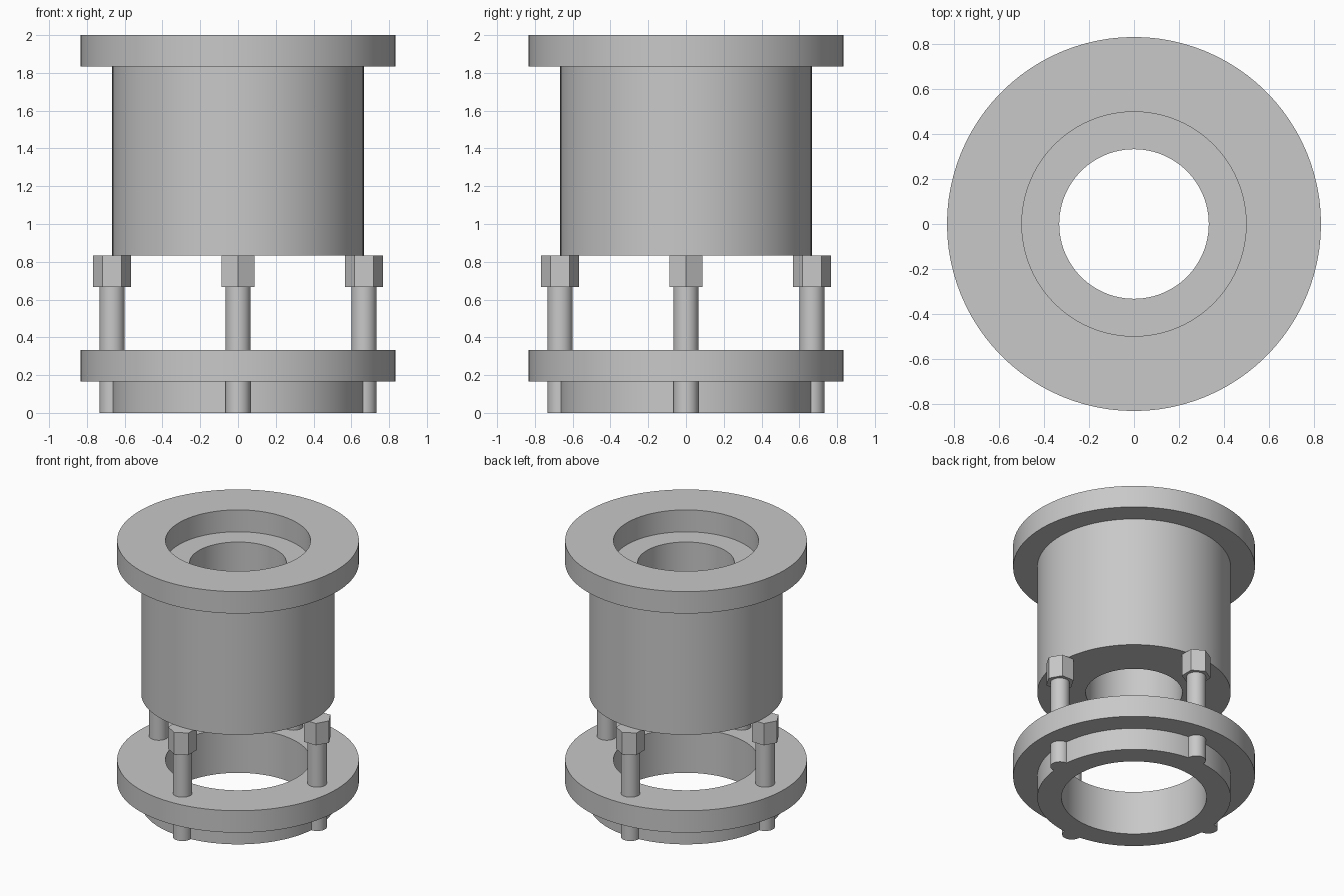
import bpy
import math

cube = bpy.data.objects.get("Cube")
if cube:
    bpy.data.objects.remove(cube, do_unlink=True)

U = 1 / 6  # base module of the part

grey = bpy.data.materials.new("plain grey")
grey.use_nodes = True
colour = (0.58, 0.58, 0.58, 1)
grey.diffuse_color = colour
grey.node_tree.nodes["Principled BSDF"].inputs["Base Color"].default_value = colour


def finish(obj):
    """Give the object its colour and smooth shading with sharp edges."""
    obj.data.materials.append(grey)
    bpy.ops.object.select_all(action="DESELECT")
    obj.select_set(True)
    bpy.context.view_layer.objects.active = obj
    bpy.ops.object.shade_smooth_by_angle(angle=math.radians(30))


def lathe(name, profile, steps=96):
    """Turn a closed (radius, height) profile, in modules, around z."""
    n = len(profile)
    verts, faces = [], []
    for s in range(steps):
        a = math.tau * s / steps
        verts += [(r * U * math.cos(a), r * U * math.sin(a), z * U) for r, z in profile]
        t = (s + 1) % steps
        for i in range(n):
            j = (i + 1) % n
            faces.append((s * n + i, t * n + i, t * n + j, s * n + j))
    mesh = bpy.data.meshes.new(name)
    mesh.from_pydata(verts, [], faces)
    obj = bpy.data.objects.new(name, mesh)
    bpy.context.collection.objects.link(obj)
    finish(obj)


def rod(name, sides, radius, bottom, top, angle):
    """Upright prism on the bolt circle, one corner facing outward."""
    bpy.ops.mesh.primitive_cylinder_add(
        vertices=sides, radius=radius, depth=(top - bottom) * U,
        location=(4 * U * math.cos(angle), 4 * U * math.sin(angle), (top + bottom) / 2 * U),
        rotation=(0, 0, angle - math.pi / 2))
    obj = bpy.context.object
    obj.name = name
    finish(obj)


# Upper sleeve: flange on top, counterbore and narrower through bore
lathe("upper_sleeve", [(2, 5), (4, 5), (4, 11), (5, 11), (5, 12), (3, 12), (3, 11), (2, 11)])

# Lower gland ring: collar below a flange, wide bore
lathe("lower_ring", [(3, 0), (4, 0), (4, 1), (5, 1), (5, 2), (3, 2)])

# Four bolts with hexagonal heads
for k, side in enumerate(("left", "back", "right", "front")):
    angle = k * math.pi / 2
    rod(side + "_bolt_shank", 32, 0.4 * U, 0, 4, angle)
    rod(side + "_bolt_head", 6, 0.6 * U, 4, 5, angle)
